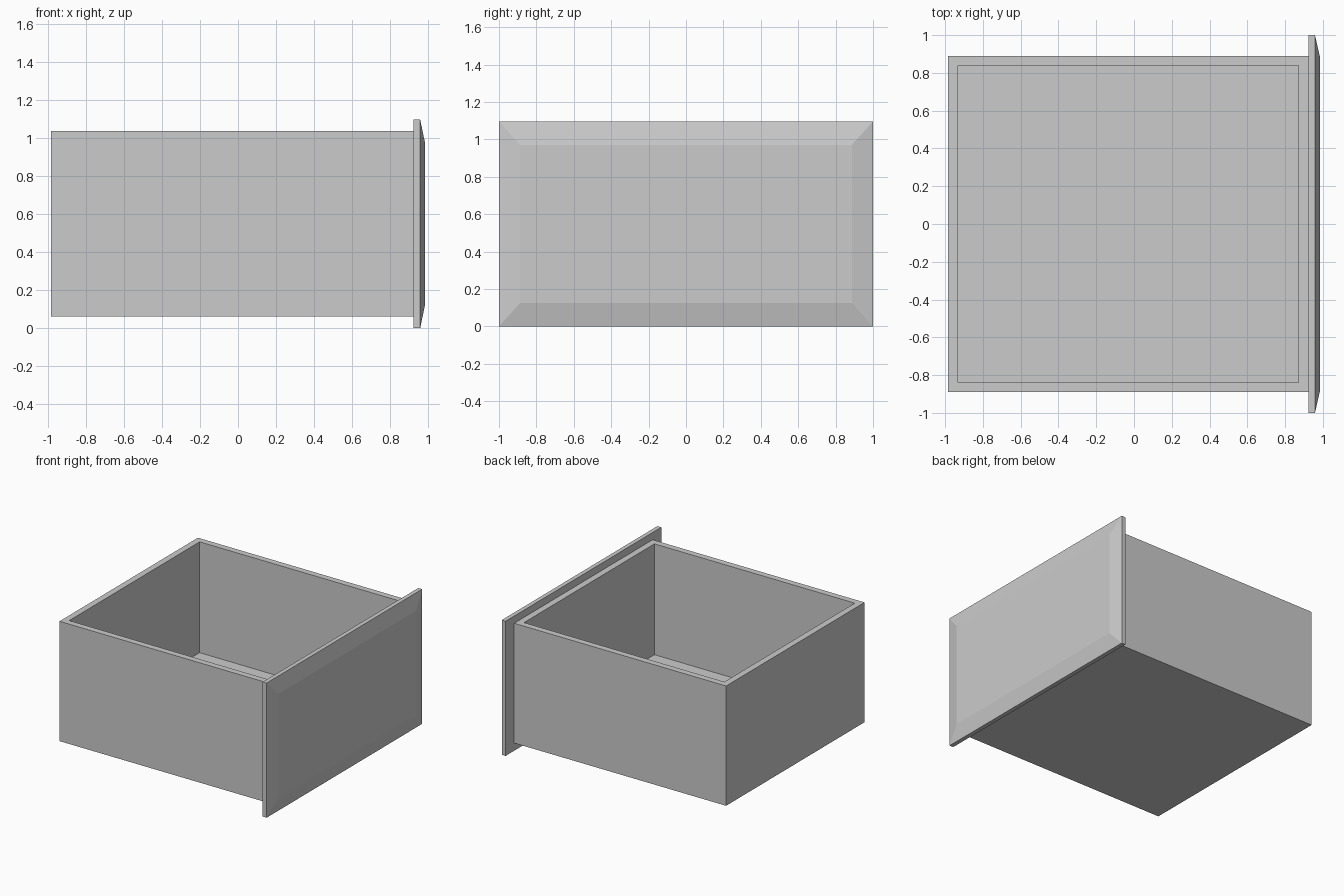
import bpy, bmesh

if "Cube" in bpy.data.objects:
    bpy.data.objects.remove(bpy.data.objects["Cube"])


def make_box(name, lo, hi, shape):
    """Axis-aligned block from two corners, then shaped by a bmesh callback."""
    bm = bmesh.new()
    bmesh.ops.create_cube(bm, size=1)
    for v in bm.verts:
        for i in range(3):
            v.co[i] = lo[i] + (v.co[i] + 0.5) * (hi[i] - lo[i])
    bm.normal_update()
    shape(bm)
    bmesh.ops.recalc_face_normals(bm, faces=bm.faces)
    mesh = bpy.data.meshes.new(name)
    bm.to_mesh(mesh)
    bm.free()
    obj = bpy.data.objects.new(name, mesh)
    bpy.context.collection.objects.link(obj)
    return obj


# Open tray: inset the top face and push a copy down to the drawer floor
def hollow(bm):
    top = max(bm.faces, key=lambda f: f.calc_center_median().z)
    bmesh.ops.inset_region(bm, faces=[top], thickness=0.073)
    new = bmesh.ops.extrude_discrete_faces(bm, faces=[top])["faces"][0]
    for v in new.verts:
        v.co.z = 0.135


make_box("drawer_tray", (-0.984, -0.89, 0.062), (0.923, 0.89, 1.037), hollow)


# Front panel: raised centre field with sloping borders
def raise_field(bm):
    face = max(bm.faces, key=lambda f: f.calc_center_median().x)
    field = bmesh.ops.extrude_discrete_faces(bm, faces=[face])["faces"][0]
    for v in field.verts:
        v.co.x = 0.984
        v.co.y *= 0.887
        v.co.z = 0.548 + (v.co.z - 0.548) * 0.772


make_box("drawer_front", (0.923, -1.0, 0.0), (0.958, 1.0, 1.096), raise_field)
